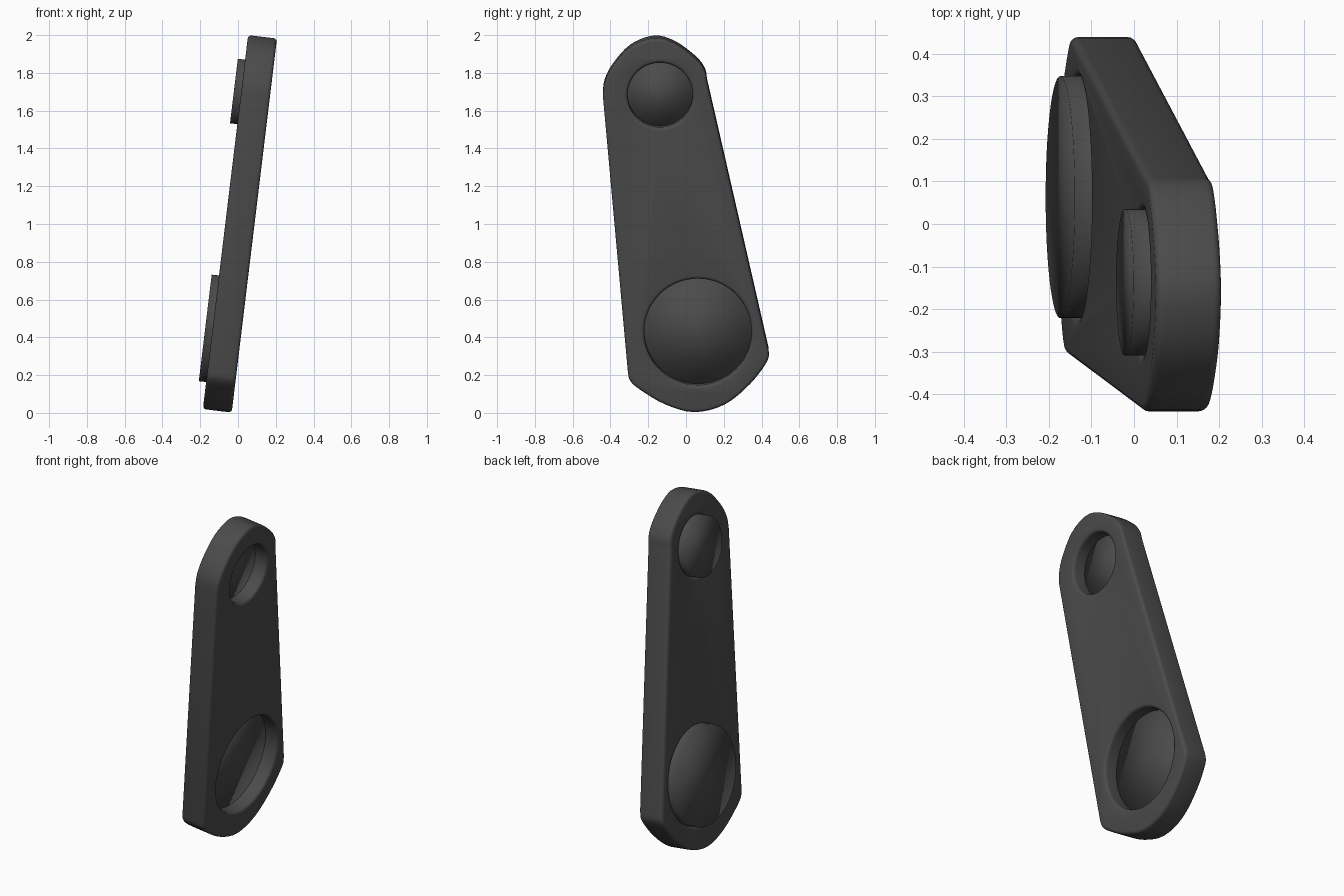
import bpy, bmesh, math
from mathutils import Matrix, Vector

if "Cube" in bpy.data.objects:
    bpy.data.objects.remove(bpy.data.objects["Cube"])

gray = bpy.data.materials.new("dark gray")
gray.diffuse_color = (0.07, 0.07, 0.07, 1)
gray.use_nodes = True
gray.node_tree.nodes["Principled BSDF"].inputs["Base Color"].default_value = gray.diffuse_color

# tilted frame: local x -> world y, local y -> world z, local z -> world x
TILT = math.atan(0.121)
FRAME = (Matrix.Translation((0.01, 0, 1)) @ Matrix.Rotation(TILT, 4, 'Y') @
         Matrix(((0, 0, 1, 0), (1, 0, 0, 0), (0, 1, 0, 0), (0, 0, 0, 1))))
HALF = 0.077      # half plate thickness
ROUND = 0.018     # edge rounding
HOLES = [("large_disc", 0.063, 0.432, 0.284), ("small_disc", -0.137, 1.695, 0.172)]


def smooth_run(pts, n=4):
    """Catmull-Rom curve through the points."""
    p = [Vector(q) for q in pts]
    p = [p[0] * 2 - p[1]] + p + [p[-1] * 2 - p[-2]]
    out = []
    for a, b, c, d in zip(p, p[1:], p[2:], p[3:]):
        for i in range(n):
            t = i / n
            out.append(0.5 * (2 * b + (c - a) * t + (2 * a - 5 * b + 4 * c - d) * t * t
                              + (3 * b - a - 3 * c + d) * t ** 3))
    return out + [p[-2]]


def circle(cx, cy, r, n=64):
    return [Vector((cx + r * math.cos(math.tau * i / n), cy + r * math.sin(math.tau * i / n)))
            for i in range(n)]


# plate: rounded outline with two round holes
top = [(0.112, 1.765), (0.10, 1.825), (0.05, 1.89), (-0.06, 1.97), (-0.17, 1.998),
       (-0.295, 1.95), (-0.39, 1.845), (-0.432, 1.76), (-0.44, 1.69)]
bottom = [(-0.307, 0.21), (-0.295, 0.17), (-0.245, 0.125), (-0.11, 0.045), (0.045, 0.004),
          (0.205, 0.045), (0.34, 0.155), (0.43, 0.275), (0.437, 0.335)]
loops = [smooth_run(top) + smooth_run(bottom)]
loops += [circle(x, z, r) for _, x, z, r in HOLES]
cu = bpy.data.curves.new("plate", 'CURVE')
cu.dimensions = '2D'
cu.fill_mode = 'BOTH'
cu.extrude = HALF - ROUND
cu.bevel_depth = ROUND
cu.bevel_resolution = 3
cu.offset = -ROUND
for pts in loops:
    s = cu.splines.new('POLY')
    s.points.add(len(pts) - 1)
    for q, v in zip(s.points, pts):
        q.co = (v.x, v.y - 1, 0, 1)
    s.use_cyclic_u = True
plate = bpy.data.objects.new("plate", cu)
bpy.context.collection.objects.link(plate)
plate.matrix_world = FRAME
bpy.context.view_layer.objects.active = plate
plate.select_set(True)
bpy.ops.object.convert(target='MESH')
plate = bpy.context.object
bm = bmesh.new()
bm.from_mesh(plate.data)
bmesh.ops.remove_doubles(bm, verts=bm.verts, dist=0.0005)
bmesh.ops.recalc_face_normals(bm, faces=bm.faces)
bm.to_mesh(plate.data)
bm.free()
plate.data.materials.clear()
plate.data.materials.append(gray)
bpy.ops.object.shade_smooth_by_angle(angle=math.radians(50))

# discs: stand proud on one side, recessed on the other, softly shaded
for name, x, z, r in HOLES:
    lo, hi = -0.116, -0.005
    bm = bmesh.new()
    bmesh.ops.create_cone(bm, cap_ends=True, segments=64, radius1=r, radius2=r, depth=hi - lo,
                          matrix=Matrix.Translation((x, z - 1, (lo + hi) / 2)))
    for f in bm.faces:
        f.smooth = True
    me = bpy.data.meshes.new(name)
    bm.to_mesh(me)
    bm.free()
    me.materials.append(gray)
    ob = bpy.data.objects.new(name, me)
    bpy.context.collection.objects.link(ob)
    ob.matrix_world = FRAME
